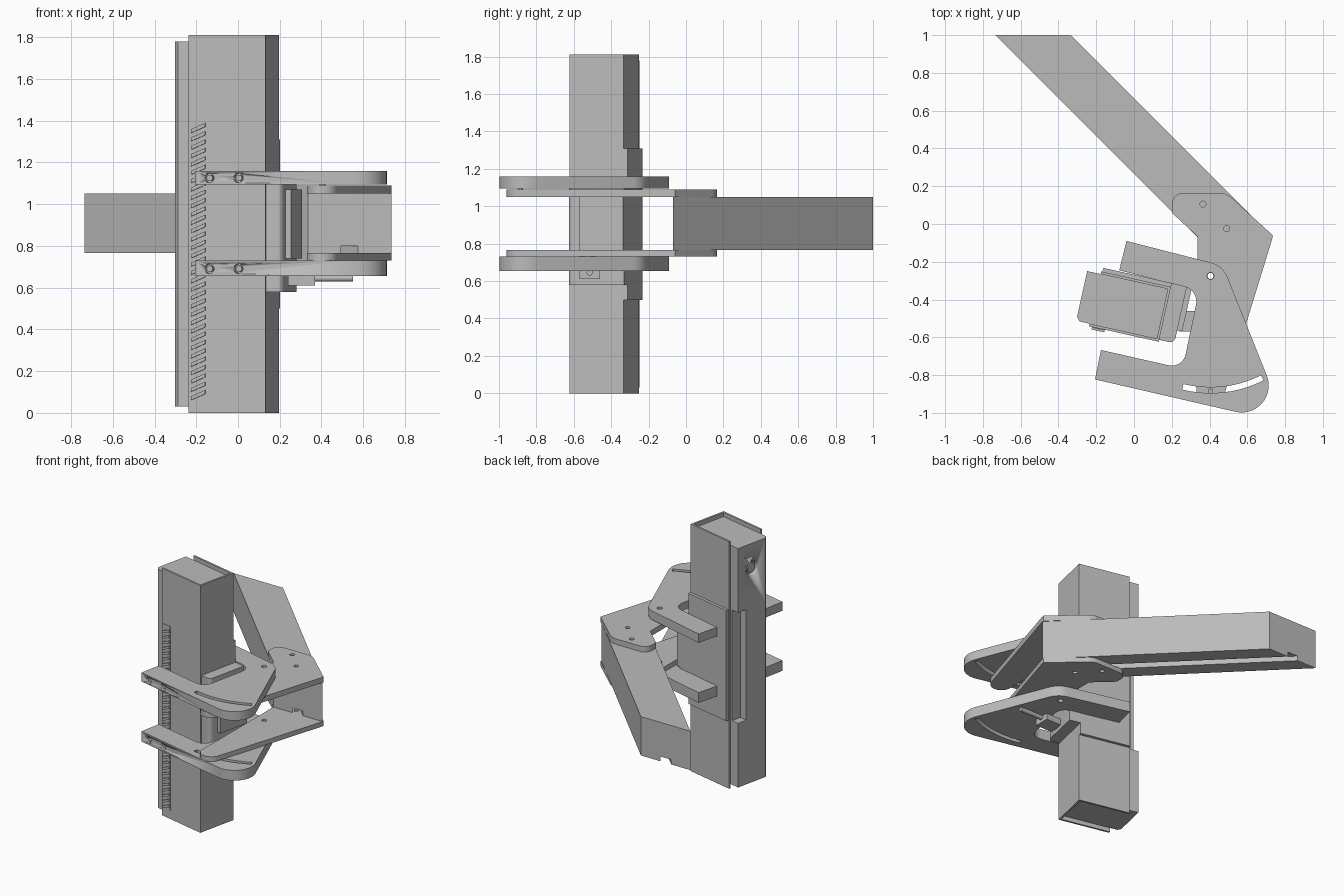
import bpy, bmesh
from math import sin, cos, radians
from mathutils import Matrix

cube = bpy.data.objects.get("Cube")
if cube:
    bpy.data.objects.remove(cube, do_unlink=True)

grey = bpy.data.materials.new("machined grey")
grey.use_nodes = True
grey.diffuse_color = (0.5, 0.5, 0.5, 1)
grey.node_tree.nodes["Principled BSDF"].inputs["Base Color"].default_value = (0.5, 0.5, 0.5, 1)

TILT = radians(-12.5)          # column and clamps are turned about z
TURN = Matrix.Rotation(TILT, 4, 'Z')


def arc(cx, cy, r, a0, a1, n=10):
    """Points along an arc, angles in degrees."""
    steps = [radians(a0 + (a1 - a0) * i / n) for i in range(n + 1)]
    return [(cx + r * cos(a), cy + r * sin(a)) for a in steps]


def circle(cx, cy, r):
    return arc(cx, cy, r, 0, 345, 23)


def select(ob):
    bpy.ops.object.select_all(action='DESELECT')
    ob.select_set(True)
    bpy.context.view_layer.objects.active = ob


def finish(ob, tilted):
    """Apply tilt, material and shading."""
    if tilted:
        ob.data.transform(TURN)
    ob.data.materials.clear()
    ob.data.materials.append(grey)
    select(ob)
    bpy.ops.object.shade_smooth_by_angle(angle=radians(30))
    return ob


def plate(name, outline, z0, z1, holes=(), tilted=False):
    """Extruded outline with optional through holes."""
    cu = bpy.data.curves.new(name, 'CURVE')
    cu.dimensions, cu.fill_mode = '2D', 'BOTH'
    cu.extrude = (z1 - z0) / 2
    for ring in [outline, *holes]:
        sp = cu.splines.new('POLY')
        sp.points.add(len(ring) - 1)
        for p, (x, y) in zip(sp.points, ring):
            p.co = (x, y, 0, 1)
        sp.use_cyclic_u = True
    ob = bpy.data.objects.new(name, cu)
    bpy.context.collection.objects.link(ob)
    select(ob)
    bpy.ops.object.convert(target='MESH')
    ob = bpy.context.object
    bm = bmesh.new()
    bm.from_mesh(ob.data)
    bmesh.ops.remove_doubles(bm, verts=bm.verts, dist=1e-5)
    bmesh.ops.recalc_face_normals(bm, faces=bm.faces)
    bmesh.ops.translate(bm, verts=bm.verts, vec=(0, 0, (z0 + z1) / 2))
    bm.to_mesh(ob.data)
    bm.free()
    return finish(ob, tilted)


def rect(u0, u1, v0, v1):
    return [(u0, v0), (u1, v0), (u1, v1), (u0, v1)]


def rod(name, centre, r, length, axis, tilted=True):
    """Cylinder along x or y."""
    rot = Matrix.Rotation(radians(90), 4, 'Y' if axis == 'x' else 'X')
    me = bpy.data.meshes.new(name)
    bm = bmesh.new()
    bmesh.ops.create_cone(bm, cap_ends=True, segments=24, radius1=r, radius2=r,
                          depth=length, matrix=Matrix.Translation(centre) @ rot)
    bm.to_mesh(me)
    bm.free()
    ob = bpy.data.objects.new(name, me)
    bpy.context.collection.objects.link(ob)
    return finish(ob, tilted)


def cut(ob, cutter):
    """Subtract cutter, then discard it."""
    mod = ob.modifiers.new("cut", 'BOOLEAN')
    mod.operation, mod.object, mod.solver = 'DIFFERENCE', cutter, 'EXACT'
    select(ob)
    bpy.ops.object.modifier_apply(modifier=mod.name)
    bpy.data.objects.remove(cutter, do_unlink=True)


# Column: thin channel open on one side
L, R, F, B, T = -0.115, 0.263, -0.58, -0.283, 0.014
plate("column_channel", [(L, F), (R, F), (R, B), (L, B), (L, B - T), (R - T, B - T),
                         (R - T, F + T), (L, F + T)], 0, 1.81, tilted=True)

# Inner box sticking out of the channel, with a notched corner in the middle
full = [(-0.17, F + T), (R - T, F + T), (R - T, B - T), (-0.188, B - T), (-0.188, F + 0.035)]
notched = full[:3] + [(-0.13, B - T), (-0.13, -0.37), (-0.188, -0.37), full[4]]
plate("box_lower", full, 0.03, 0.5, tilted=True)
plate("box_middle", notched, 0.5, 1.31, tilted=True)
upper = plate("box_upper", full, 1.31, 1.78, tilted=True)
cut(upper, rod("knob_hole", (-0.188, -0.42, 1.6), 0.05, 0.05, 'x'))
rod("knob", (-0.175, -0.42, 1.6), 0.034, 0.016, 'x')

# Gear rack with slanted teeth on the front face
plate("rack_bar", rect(-0.1, -0.03, F - 0.004, F + 0.005), 0.06, 1.41, tilted=True)
me = bpy.data.meshes.new("rack_teeth")
bm = bmesh.new()
for i in range(33):
    z = 0.065 + i * 0.04
    made = bmesh.ops.create_cube(bm, size=1)["verts"]
    for v in made:
        x, y, h = v.co
        v.co = (-0.065 + x * 0.07, F - 0.008 + y * 0.012, z + 0.02 + h * 0.018 + x * 0.03)
bm.to_mesh(me)
bm.free()
teeth = bpy.data.objects.new("rack_teeth", me)
bpy.context.collection.objects.link(teeth)
finish(teeth, True)

# Sliding carriage: back plate, side block and pad
plate("carriage_back", rect(-0.108, R, B, -0.262), 0.5, 1.31, tilted=True)
block = [(R, -0.57)] + arc(0.315, -0.54, 0.03, -90, 0, 5) + [(0.345, -0.262), (R, -0.262)]
plate("carriage_block", block, 0.58, 1.15, tilted=True)
plate("carriage_pad", rect(0.345, 0.372, -0.5, -0.262), 0.74, 1.07, tilted=True)

# Two clamp jaws with pivot hole and curved slot
jaw = ([(-0.04, -0.09), (-0.078, -0.245)] + arc(0.25, -0.41, 0.08, 75, -10, 8)
       + arc(0.2, -0.675, 0.075, -10, -102, 8) + [(-0.175, -0.667), (-0.206, -0.823)]
       + arc(0.57, -0.855, 0.143, -102, 22, 16) + arc(0.375, -0.33, 0.13, 22, 77, 8))
px, py = 0.405, -0.275
slot = (arc(px, py, 0.62, -104, -63) + arc(px, py, 0.59, -63, -104))
for side, z0, z1 in (("lower", 0.655, 0.73), ("upper", 1.095, 1.16)):
    ob = plate(side + "_jaw", jaw, z0, z1, [circle(px, py, 0.018), slot])
    zc = (z0 + z1) / 2 - 0.002
    for k, u in enumerate((0.047, 0.19)):
        cut(ob, rod("bolt_hole", (u, -0.845, zc), 0.023, 0.06, 'y'))
        rod(f"{side}_bolt_{k}", (u, -0.826, zc), 0.015, 0.025, 'y')

# Hinge plates on the arm, tapering to a pin in the jaw slot
hinge = ([(0.2, 0.06)] + arc(0.26, 0.105, 0.06, 180, 90, 6) + arc(0.45, 0.065, 0.1, 90, 45, 5)
         + [(0.735, -0.06), (0.73, -0.085)] + arc(0.405, -0.885, 0.075, -18, -172, 12)
         + [(0.335, -0.4), (0.335, -0.065)])
pins = [circle(0.365, 0.105, 0.016), circle(0.49, -0.025, 0.016), circle(px, py, 0.016)]
for side, z0, z1 in (("lower", 0.73, 0.765), ("upper", 1.05, 1.09)):
    plate(side + "_hinge_plate", hinge, z0, z1, pins)
for side, z0 in (("lower", 0.68), ("upper", 1.09)):
    plate(side + "_slot_pin", circle(0.405, -0.885, 0.014), z0, z0 + 0.055)

# Slanted arm beam with a groove along the underside
section = [(0.335, 0.765), (0.49, 0.765), (0.49, 0.8), (0.575, 0.8),
           (0.575, 0.765), (0.735, 0.765), (0.735, 1.05), (0.335, 1.05)]
me = bpy.data.meshes.new("arm_beam")
bm = bmesh.new()
near = [bm.verts.new((x, -0.07, z)) for x, z in section]
far = [bm.verts.new((x - 1.07, 1, z)) for x, z in section]
bm.faces.new(near)
bm.faces.new(far[::-1])
for i in range(len(near)):
    j = (i + 1) % len(near)
    bm.faces.new((near[j], near[i], far[i], far[j]))
bmesh.ops.recalc_face_normals(bm, faces=bm.faces)
bm.to_mesh(me)
bm.free()
beam = bpy.data.objects.new("arm_beam", me)
bpy.context.collection.objects.link(beam)
finish(beam, False)

# Small latch under the lower jaw
plate("latch_block", rect(0.24, 0.37, -0.57, -0.46), 0.61, 0.656)
rod("latch_rod", (0.46, -0.515, 0.645), 0.016, 0.18, 'x', tilted=False)
